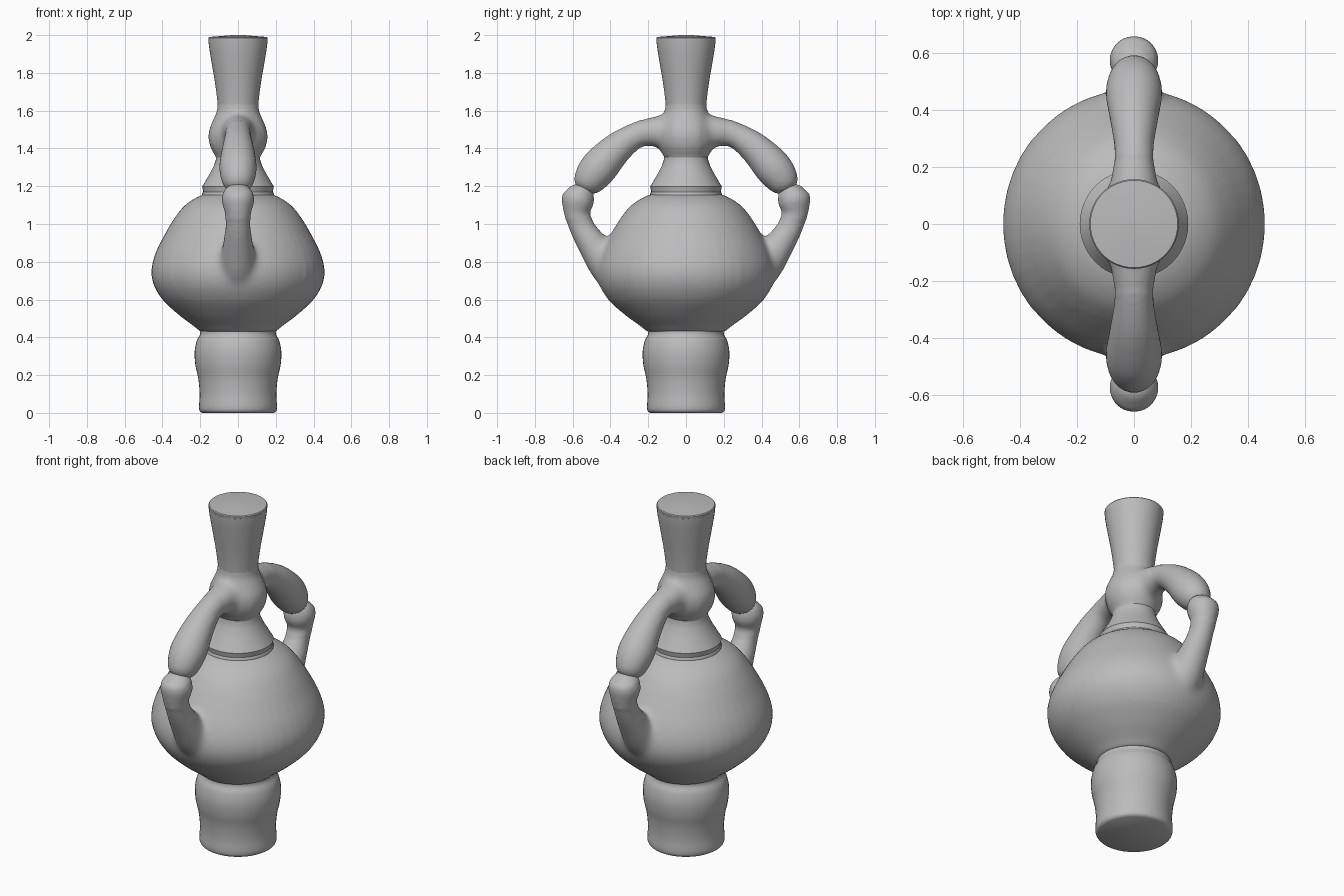
import bpy
import bmesh
import math
from mathutils import Vector

cube = bpy.data.objects.get("Cube")
if cube:
    bpy.data.objects.remove(cube, do_unlink=True)

GREY = (0.5, 0.5, 0.5, 1)
clay = bpy.data.materials.new("grey_clay")
clay.diffuse_color = GREY
clay.use_nodes = True
clay.node_tree.nodes["Principled BSDF"].inputs["Base Color"].default_value = GREY


def spline(points, steps):
    """Smooth a list of (y, z, radius) points."""
    pts = [Vector(p) for p in points]
    result = []
    for i in range(len(pts) - 1):
        a, b, c = pts[max(i - 1, 0)], pts[i], pts[i + 1]
        d = pts[min(i + 2, len(pts) - 1)]
        for s in range(steps):
            t = s / steps
            result.append(b + (c - a) * t / 2 + (a * 2 - b * 5 + c * 4 - d) * t * t / 2
                          + (b * 3 - a - c * 3 + d) * t ** 3 / 2)
    return result + [pts[-1]]


def add_tube(bm, points, steps=4, side=1, sides=48, stretch=1):
    """Sweep a circle of changing radius along a path in the YZ plane."""
    path = spline(points, steps)
    rings = []
    for i, p in enumerate(path):
        step = path[min(i + 1, len(path) - 1)] - path[max(i - 1, 0)]
        tangent = Vector((step.x, step.y)).normalized()
        ring = []
        for k in range(sides):
            a = math.tau * k / sides
            out = math.sin(a) * p.z * stretch
            ring.append(bm.verts.new((math.cos(a) * p.z,
                                      side * (p.x + tangent.y * out),
                                      p.y - tangent.x * out)))
        rings.append(ring)
    for low, high in zip(rings, rings[1:]):
        for k in range(sides):
            n = (k + 1) % sides
            bm.faces.new((low[k], low[n], high[n], high[k]))
    bm.faces.new(rings[0])
    bm.faces.new(rings[-1])


def finish(name, bm, blend=None):
    """Make the object; blend is a rule for which vertices to soften."""
    bmesh.ops.recalc_face_normals(bm, faces=bm.faces)
    mesh = bpy.data.meshes.new(name)
    bm.to_mesh(mesh)
    bm.free()
    obj = bpy.data.objects.new(name, mesh)
    bpy.context.collection.objects.link(obj)
    bpy.ops.object.select_all(action='DESELECT')
    obj.select_set(True)
    bpy.context.view_layer.objects.active = obj
    if blend:
        mod = obj.modifiers.new("fuse", 'REMESH')
        mod.mode = 'VOXEL'
        mod.voxel_size = 0.012
        bpy.ops.object.modifier_apply(modifier=mod.name)
        bm = bmesh.new()
        bm.from_mesh(obj.data)
        for turn in range(18):
            verts = [v for v in bm.verts if turn < 3 or blend(v.co)]
            bmesh.ops.smooth_vert(bm, verts=verts, factor=0.5, use_axis_x=True,
                                  use_axis_y=True, use_axis_z=True)
        bm.to_mesh(obj.data)
        bm.free()
    obj.data.materials.clear()
    obj.data.materials.append(clay)
    if blend:
        bpy.ops.object.shade_smooth()
    else:
        bpy.ops.object.shade_smooth_by_angle(angle=math.radians(40))


def upright(profile):
    return [(0, z, r) for z, r in profile]


# Foot
bm = bmesh.new()
add_tube(bm, upright([(0, .19), (.02, .206), (.1, .203), (.18, .21), (.25, .225),
                      (.32, .23), (.38, .219), (.42, .2), (.46, .205)]))
finish("foot", bm)

# Round body fused with the lower part of each handle
bm = bmesh.new()
add_tube(bm, upright([(.43, .2), (.46, .235), (.52, .315), (.6, .4), (.68, .447),
                      (.76, .458), (.85, .435), (.95, .385), (1.03, .337),
                      (1.1, .28), (1.15, .2), (1.17, .12)]), stretch=1.03)
for side in (1, -1):
    add_tube(bm, [(.36, .7, .09), (.42, .78, .095), (.48, .87, .085), (.545, .97, .07),
                  (.575, 1.05, .068), (.573, 1.12, .086), (.57, 1.17, .078),
                  (.575, 1.2, .05), (.577, 1.212, .015)], side=side, sides=32)
finish("body_with_lower_handles", bm,
       lambda c: abs(c.y) > .3 and .6 < c.z < 1.02)

# Stepped collar below the neck
bm = bmesh.new()
add_tube(bm, upright([(1.13, .187), (1.16, .19), (1.17, .184), (1.185, .187),
                      (1.198, .19), (1.21, .182), (1.24, .165), (1.27, .147),
                      (1.31, .127), (1.34, .117), (1.38, .115)]), steps=1)
finish("collar", bm)

# Neck knot fused with the upper part of each handle
bm = bmesh.new()
add_tube(bm, upright([(1.33, .11), (1.36, .12), (1.4, .143), (1.45, .156), (1.5, .152),
                      (1.55, .132), (1.6, .111), (1.65, .106), (1.7, .08)]))
for side in (1, -1):
    add_tube(bm, [(0, 1.49, .09), (.14, 1.49, .085), (.25, 1.475, .068),
                  (.36, 1.405, .083), (.46, 1.3, .099), (.52, 1.22, .082),
                  (.543, 1.185, .05), (.548, 1.175, .015)], side=side, sides=32)
finish("neck_with_upper_handles", bm,
       lambda c: .08 < abs(c.y) < .24 and c.z < 1.62)

# Flared spout with a slightly domed top
bm = bmesh.new()
add_tube(bm, upright([(1.6, .106), (1.65, .109), (1.75, .122), (1.85, .139),
                      (1.93, .152), (1.975, .157)]))
add_tube(bm, upright([(1.97, .156), (1.985, .157), (1.99, .153), (2, .03)]), steps=1)
finish("spout", bm)
